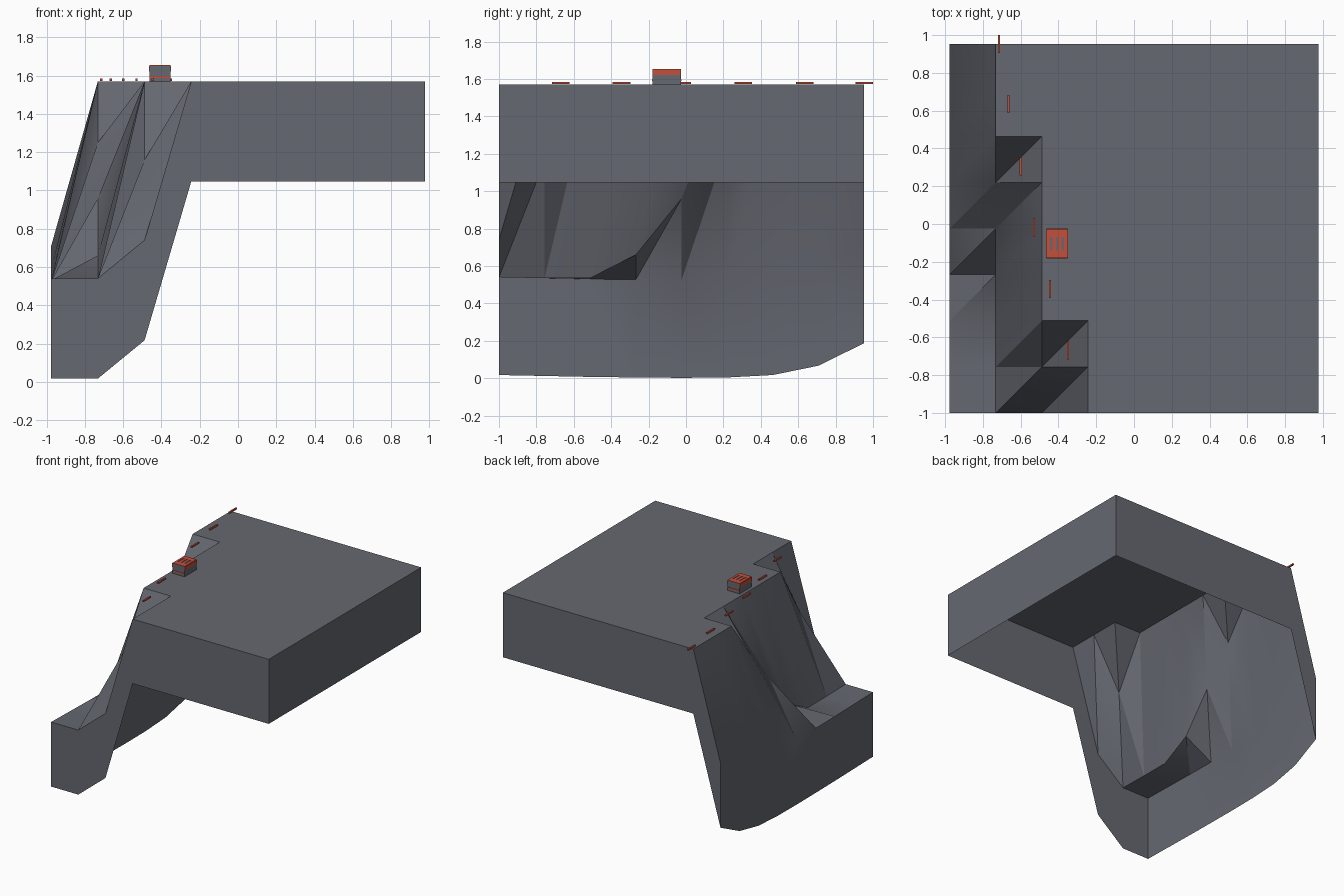
import bpy, bmesh, math

cube = bpy.data.objects.get("Cube")
if cube:
    bpy.data.objects.remove(cube, do_unlink=True)


def material(name, color):
    m = bpy.data.materials.new(name)
    m.use_nodes = True
    m.diffuse_color = color
    m.node_tree.nodes["Principled BSDF"].inputs["Base Color"].default_value = color
    return m


grey = material("slate grey", (0.13, 0.138, 0.163, 1))
red = material("brick red", (0.55, 0.08, 0.045, 1))


def finish(name, bm, mat):
    mesh = bpy.data.meshes.new(name)
    bm.to_mesh(mesh)
    bm.free()
    obj = bpy.data.objects.new(name, mesh)
    bpy.context.collection.objects.link(obj)
    mesh.materials.append(mat)
    return obj


def box(name, lo, hi, mat):
    bm = bmesh.new()
    bmesh.ops.create_cube(bm, size=1)
    for v in bm.verts:
        for k in range(3):
            v.co[k] = lo[k] if v.co[k] < 0 else hi[k]
    return finish(name, bm, mat)


# Terrain: a plateau with a cliff down to a low strip on the -x side
CELLS, STEP, TOP, SKIRT = 8, 0.244, 1.57, 0.523
X0, Y0 = -0.976, -1.0
cliff = [
    [0.54, 0.535, 0.53, 0.527, 0.525, 0.527, 0.54, 0.59, 0.71],
    [0.54, 0.535, 0.535, 0.66, 0.96, 1.25, TOP, TOP, TOP],
    [0.74, 1.16, TOP, TOP, TOP, TOP, TOP, TOP, TOP],
]
bm = bmesh.new()
n = CELLS + 1
grid = [[bm.verts.new((X0 + i * STEP, Y0 + j * STEP, cliff[i][j] if i < len(cliff) else TOP))
         for j in range(n)] for i in range(n)]
for i in range(CELLS):
    for j in range(CELLS):
        a, b = grid[i][j], grid[i + 1][j]
        c, d = grid[i + 1][j + 1], grid[i][j + 1]
        bm.faces.new((a, b, c))
        bm.faces.new((a, c, d))

# Hanging skirt around the border, open underneath
ring = ([grid[i][0] for i in range(CELLS)] + [grid[CELLS][j] for j in range(CELLS)]
        + [grid[i][CELLS] for i in range(CELLS, 0, -1)]
        + [grid[0][j] for j in range(CELLS, 0, -1)])
low = [bm.verts.new((v.co.x, v.co.y, v.co.z - SKIRT)) for v in ring]
for k in range(len(ring)):
    m = (k + 1) % len(ring)
    bm.faces.new((ring[m], ring[k], low[k], low[m]))
terrain = finish("terrain", bm, grey)
bpy.context.view_layer.objects.active = terrain
terrain.select_set(True)
bpy.ops.object.shade_smooth_by_angle(angle=math.radians(30))

# Row of marker bars along the cliff edge
for x, y in [(-0.715, 0.952), (-0.665, 0.635), (-0.6, 0.305),
             (-0.53, -0.02), (-0.445, -0.345), (-0.35, -0.67)]:
    box("edge_marker", (x - 0.006, y - 0.047, TOP + 0.002),
        (x + 0.006, y + 0.048, TOP + 0.014), red)

# Small hut with a slotted roof plate
L, R, F, B, H = -0.462, -0.353, -0.18, -0.028, 1.65
box("hut_body", (L, F, TOP), (R, B, H), grey)
T = 0.004
for y0, y1 in [(F, F + 0.04), (B - 0.04, B)]:
    box("roof_end", (L, y0, H), (R, y1, H + T), red)
bars = 4
width = (R - L - 3 * 0.012) / bars
for k in range(bars):
    x = L + k * (width + 0.012)
    box("roof_bar", (x, F + 0.04, H), (x + width, B - 0.04, H + T), red)

# Painted bands on the hut walls
for x in (L, R):
    box("side_band", (x - 0.003, F, 1.62), (x + 0.003, B, H), red)
for y in (F, B):
    box("end_stripe", (L, y - 0.003, 1.588), (R, y + 0.003, 1.598), red)
